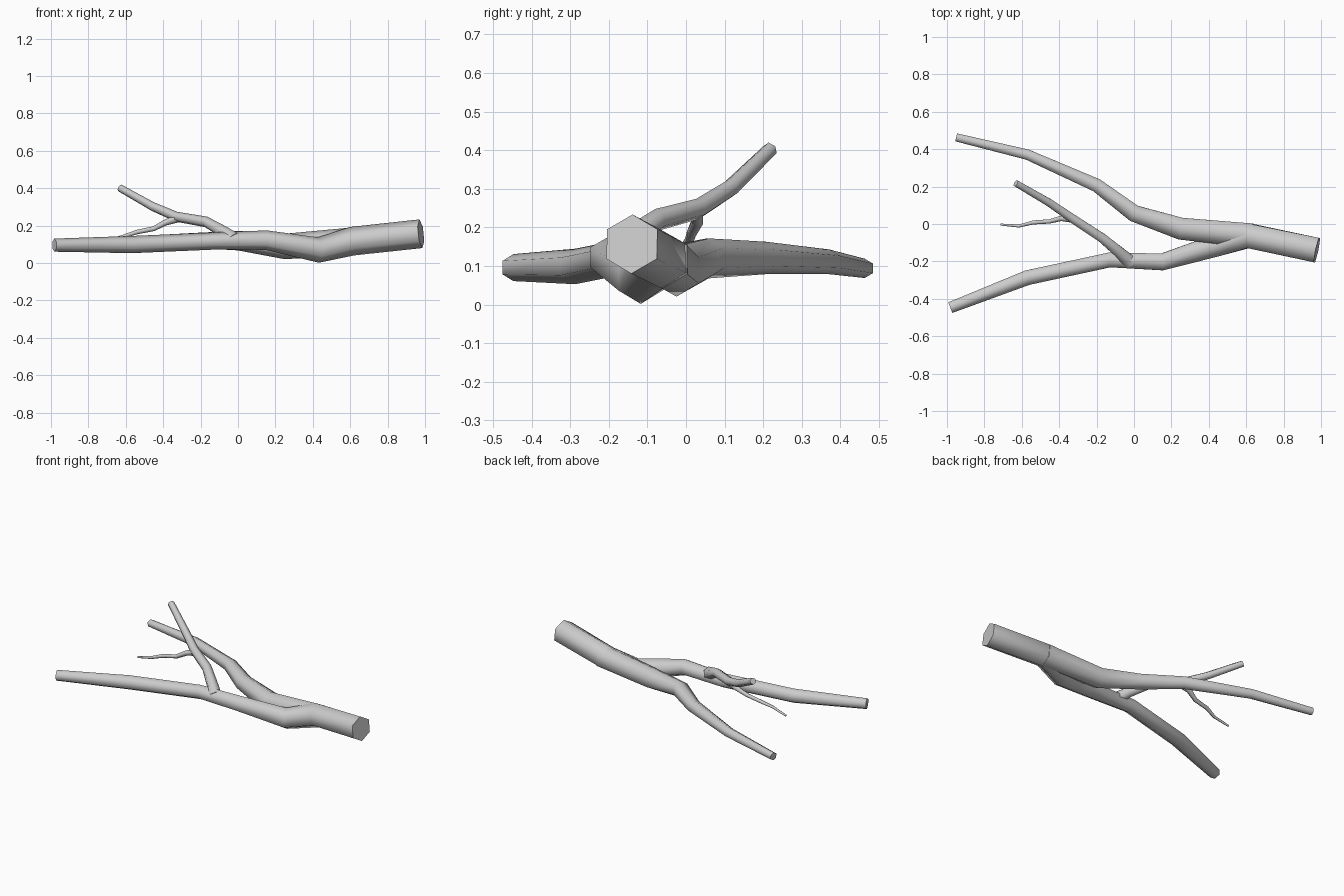
import bpy, bmesh, math
from mathutils import Vector

if "Cube" in bpy.data.objects:
    bpy.data.objects.remove(bpy.data.objects["Cube"])

SIDES = 6


def limb(name, pts):
    """Capped hexagonal tube through (x, y, z, radius) points, one ridge on top."""
    bm = bmesh.new()
    path = [Vector(p[:3]) for p in pts]
    rings = []
    for i, p in enumerate(path):
        a = (p - path[i - 1]).normalized() if i > 0 else Vector()
        b = (path[i + 1] - p).normalized() if i < len(path) - 1 else Vector()
        t = (a + b).normalized()
        side = Vector((0, 0, 1)).cross(t).normalized()
        up = t.cross(side)
        r = pts[i][3]
        rings.append([bm.verts.new(p + r * (math.cos(k * math.tau / SIDES) * up
                                            + math.sin(k * math.tau / SIDES) * side))
                      for k in range(SIDES)])
    for r0, r1 in zip(rings, rings[1:]):
        for k in range(SIDES):
            j = (k + 1) % SIDES
            bm.faces.new((r0[k], r0[j], r1[j], r1[k]))
    bm.faces.new(rings[0])
    bm.faces.new(rings[-1])
    bmesh.ops.recalc_face_normals(bm, faces=bm.faces)
    me = bpy.data.meshes.new(name)
    bm.to_mesh(me)
    bm.free()
    ob = bpy.data.objects.new(name, me)
    bpy.context.collection.objects.link(ob)
    bpy.ops.object.select_all(action='DESELECT')
    ob.select_set(True)
    bpy.context.view_layer.objects.active = ob
    bpy.ops.object.shade_smooth_by_angle(angle=math.radians(65))


# thick base running into the front limb
limb("front_limb", [
    (0.978, -0.14, 0.157, 0.077), (0.61, -0.062, 0.117, 0.077),
    (0.43, -0.118, 0.07, 0.068), (0.15, -0.203, 0.123, 0.052),
    (-0.13, -0.192, 0.118, 0.046), (-0.57, -0.287, 0.099, 0.046),
    (-0.982, -0.447, 0.096, 0.035)])

# rear limb forking off inside the base
limb("rear_limb", [
    (0.63, -0.062, 0.117, 0.075), (0.25, -0.025, 0.089, 0.068),
    (0.0, 0.057, 0.12, 0.052), (-0.2, 0.207, 0.121, 0.042),
    (-0.57, 0.371, 0.111, 0.032), (-0.95, 0.463, 0.094, 0.025)])

# rising twig from the front limb
limb("upper_twig", [
    (-0.02, -0.205, 0.125, 0.042), (-0.08, -0.15, 0.168, 0.034),
    (-0.17, -0.075, 0.22, 0.029), (-0.33, 0.03, 0.248, 0.027),
    (-0.455, 0.115, 0.302, 0.024), (-0.632, 0.218, 0.402, 0.02)])

# thin side twig
limb("side_twig", [
    (-0.32, 0.025, 0.24, 0.022), (-0.39, 0.03, 0.216, 0.016),
    (-0.45, 0.014, 0.184, 0.013), (-0.54, 0.008, 0.166, 0.012),
    (-0.615, -0.011, 0.142, 0.009), (-0.713, -0.003, 0.116, 0.006)])
